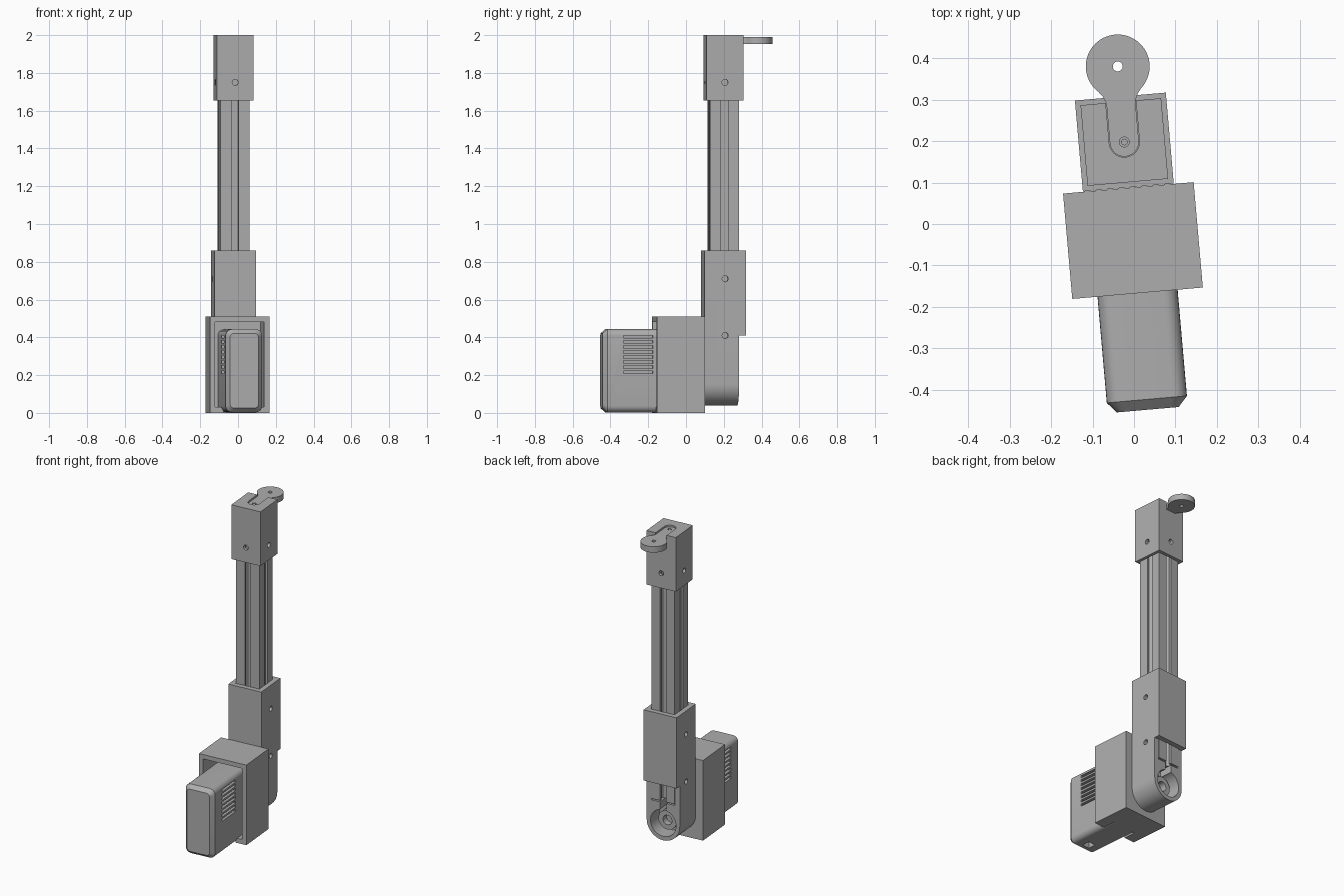
import bpy, bmesh, math
from mathutils import Matrix, Vector

if "Cube" in bpy.data.objects:
    bpy.data.objects.remove(bpy.data.objects["Cube"])

TURN = Matrix.Rotation(math.radians(5), 4, 'Z')   # whole assembly is turned slightly
CX, CY = -0.006, 0.199                            # axis of the vertical rail

grey = bpy.data.materials.new("plain_grey")
grey.diffuse_color = (0.42, 0.42, 0.42, 1)
grey.use_nodes = True
grey.node_tree.nodes["Principled BSDF"].inputs["Base Color"].default_value = grey.diffuse_color


def prism(bm, pts, lo, hi, axis='Z'):
    """Extrude a 2D outline: axis Z uses (x, y), axis Y uses (x, z), axis X uses (y, z)."""
    place = {'Z': lambda a, b, c: (a, b, c),
             'Y': lambda a, b, c: (a, c, b),
             'X': lambda a, b, c: (c, a, b)}[axis]
    low = [bm.verts.new(place(a, b, lo)) for a, b in pts]
    top = [bm.verts.new(place(a, b, hi)) for a, b in pts]
    n = len(pts)
    faces = [bm.faces.new(low), bm.faces.new(top)]
    for i in range(n):
        faces.append(bm.faces.new((low[i], low[(i + 1) % n], top[(i + 1) % n], top[i])))
    bmesh.ops.recalc_face_normals(bm, faces=faces)


def box(bm, x0, x1, y0, y1, z0, z1):
    prism(bm, [(x0, y0), (x1, y0), (x1, y1), (x0, y1)], z0, z1)


def arc(cx, cy, r, a0, a1, n):
    return [(cx + r * math.cos(math.radians(a0 + (a1 - a0) * i / n)),
             cy + r * math.sin(math.radians(a0 + (a1 - a0) * i / n))) for i in range(n + 1)]


def circle(cx, cy, r, n=32):
    return arc(cx, cy, r, 0, 360, n)[:-1]


def rounded(x0, x1, z0, z1, r, n=6):
    return (arc(x1 - r, z1 - r, r, 0, 90, n) + arc(x0 + r, z1 - r, r, 90, 180, n)
            + arc(x0 + r, z0 + r, r, 180, 270, n) + arc(x1 - r, z0 + r, r, 270, 360, n))


def make(name, bm, cuts=()):
    """Turn a bmesh into an object and subtract each cutter bmesh from it."""
    def to_object(b, label):
        me = bpy.data.meshes.new(label)
        b.transform(TURN)
        b.to_mesh(me)
        b.free()
        ob = bpy.data.objects.new(label, me)
        bpy.context.collection.objects.link(ob)
        return ob
    ob = to_object(bm, name)
    ob.data.materials.append(grey)
    bpy.ops.object.select_all(action='DESELECT')
    bpy.context.view_layer.objects.active = ob
    ob.select_set(True)
    for b in cuts:
        cutter = to_object(b, "cutter")
        cutter.hide_render = True
        mod = ob.modifiers.new("cut", 'BOOLEAN')
        mod.operation, mod.solver, mod.object = 'DIFFERENCE', 'EXACT', cutter
        bpy.ops.object.modifier_apply(modifier=mod.name)
        bpy.data.objects.remove(cutter)
    bpy.ops.object.shade_smooth_by_angle(angle=math.radians(30))
    return ob


def cut(fn, *args):
    b = bmesh.new()
    fn(b, *args)
    return b


# slotted rail: one side of the profile repeated four times
h, s = 0.0775, 0.019
side = [(h, -h), (h, -s), (h - .014, -s), (h - .014, -.04), (h - .028, -.04), (.034, -.024),
        (.034, .024), (h - .028, .04), (h - .014, .04), (h - .014, s), (h, s)]
profile = []
for k in range(4):
    m = Matrix.Rotation(k * math.pi / 2, 2)
    for p in side:
        q = m @ Vector(p)
        profile.append((CX + q.x, CY + q.y))
bm = bmesh.new()
prism(bm, profile, 0.29, 1.85)
make("slotted_rail", bm)

# top block with rail socket, arm slot and screw holes
w = 0.0975
bm = bmesh.new()
box(bm, CX - w, CX + w, CY - w, CY + w, 1.655, 2.0)
a = 0.0365
slot = [(CX + a, CY + .2), (CX - a, CY + .2)] + arc(CX, CY, a, 180, 360, 20)
make("top_block", bm, [
    cut(box, CX - .079, CX + .079, CY - .079, CY + .079, 1.6, 1.86),
    cut(prism, slot, 1.95, 2.1),
    cut(prism, circle(CX, 1.75, .016, 20), CY - .2, CY + .2, 'Y'),
    cut(prism, circle(CY, 1.75, .016, 20), CX - .2, CX + .2, 'X')])

# keyhole-shaped arm with a round eye
a, ey = 0.035, 0.382
arm = (arc(CX, ey, .077, -48, 228, 48)
       + [(CX - .042, .312), (CX - .036, .298), (CX - a, .285)]
       + arc(CX, CY, a, 180, 360, 20)
       + [(CX + a, .285), (CX + .036, .298), (CX + .042, .312)])
bm = bmesh.new()
prism(bm, arm, 1.952, 1.99)
make("eye_arm", bm, [cut(prism, circle(CX, ey, .012, 20), 1.9, 2.1),
                     cut(prism, circle(CX, CY, .012, 20), 1.975, 2.1)])
bm = bmesh.new()
prism(bm, circle(CX, CY, .008, 16), 1.96, 1.988)
make("arm_screw", bm)

# lower housing: square sleeve above, round-ended body below
w, pz = 0.11, 0.15
bm = bmesh.new()
body = [(CX + w, .86), (CX - w, .86)] + arc(CX, pz, w, 180, 360, 32)
prism(bm, body, CY - w, .309, 'Y')
holes = [cut(prism, circle(CY, z, .016, 20), CX - .2, CX + .2, 'X') for z in (.71, .41)]
make("lower_housing", bm, [
    cut(box, CX - .2, CX + .2, .273, .4, -.1, .41),          # step under the sleeve
    cut(box, CX - .079, CX + .079, CY - .079, CY + .079, .28, .9),
    cut(prism, circle(CX, pz, .085, 40), .17, .4, 'Y'),      # pulley recess
    cut(box, CX - .022, CX + .022, .19, .4, .2, .3)] + holes)

# pulley hub inside the recess
bm = bmesh.new()
prism(bm, circle(CX, pz, .06, 40), .165, .225, 'Y')
make("pulley_hub", bm, [cut(prism, circle(CX, pz, .03, 24), .185, .4, 'Y')])

# motor mount box, open at the front
bm = bmesh.new()
box(bm, CX - .158, CX + .158, -.167, .088, 0, .51)
make("motor_mount", bm, [
    cut(box, CX - .13, CX + .13, -.3, .05, .03, .482),
    cut(box, CX - .085, CX + .085, -.3, -.09, -.1, .1)])

# motor: rounded case tapering at the front
x0, x1, z0, z1 = CX - .097, CX + .097, .003, .443
bm = bmesh.new()
rings = []
for y, inset in ((.05, 0), (-.424, 0), (-.449, .022)):
    pts = rounded(x0 + inset, x1 - inset, z0 + inset, z1 - inset, .034 - inset * .6)
    rings.append([bm.verts.new((x, y, z)) for x, z in pts])
n = len(rings[0])
for r0, r1 in zip(rings, rings[1:]):
    for i in range(n):
        bm.faces.new((r0[i], r0[(i + 1) % n], r1[(i + 1) % n], r1[i]))
bm.faces.new(rings[0])
bm.faces.new(rings[-1])
bmesh.ops.recalc_face_normals(bm, faces=bm.faces)

# ventilation slots on both sides and a socket underneath
vents = bmesh.new()
for i in range(8):
    z = .208 + i * .0268
    for xa, xb in ((x0 - .05, x0 + .02), (x1 - .02, x1 + .05)):
        box(vents, xa, xb, -.34, -.184, z, z + .015)
make("motor_case", bm, [vents, cut(box, CX - .025, CX + .025, -.40, -.35, -.1, .04)])
